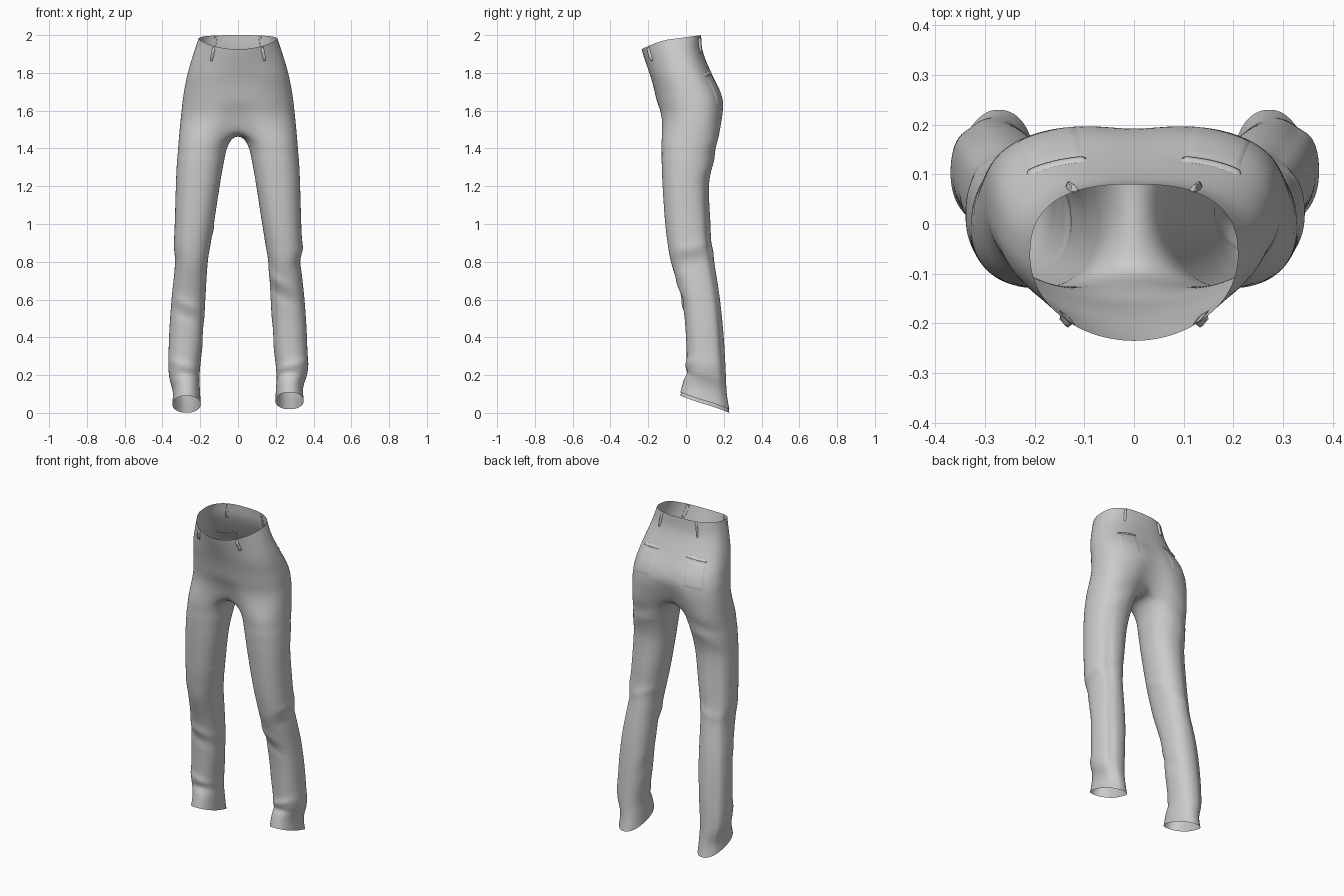
import bpy, bmesh
from math import sin, cos, pi, exp, radians
from mathutils import Vector

if "Cube" in bpy.data.objects:
    bpy.data.objects.remove(bpy.data.objects["Cube"])

K, J = 36, 14            # segments: outer half ring, crotch side of each leg

# torso levels: z, half width, front y, back y, front roundness, back roundness
TORSO = [(1.54, .307, -.136, .198, .85, .72), (1.6, .30, -.145, .206, .85, .72),
         (1.7, .286, -.166, .186, .88, .74), (1.8, .266, -.19, .132, .92, .78),
         (1.9, .236, -.214, .088, 1, .8), (1.98, .209, -.235, .08, 1, .78)]
# leg levels: z, outer x, inner x, front y, back y
LEG = [(.055, .348, .197, -.03, .23), (.12, .345, .201, -.015, .218), (.2, .366, .204, .002, .212),
       (.4, .365, .183, 0, .2), (.6, .352, .173, -.022, .18), (.8, .333, .16, -.08, .15),
       (.88, .339, .148, -.095, .136), (1.0, .335, .128, -.11, .13), (1.2, .329, .097, -.124, .122),
       (1.3, .325, .08, -.128, .137), (1.4, .319, .058, -.131, .163), (1.46, .314, .03, -.132, .182)]
# cloth folds: side (0 = both), angle from outside, z, angular size, height, slope, depth
FOLDS = [(0, 62, .95, 16, .30, 0, -.07), (0, 58, .35, 14, .25, 0, -.06), (0, 35, .5, 16, .4, 0, .03),
         (1, 0, .87, 50, .03, .03, .06), (1, -10, .79, 60, .035, .03, -.05), (0, 100, .86, 60, .03, .03, .05),
         (1, -120, .70, 50, .03, -.05, .07), (1, -110, .62, 50, .03, -.05, -.06),
         (-1, -90, .57, 45, .025, .04, .07), (-1, -90, .51, 50, .03, .04, -.06),
         (0, -90, .24, 60, .025, .03, .07), (0, -90, .18, 70, .022, .0, -.06),
         (1, 10, .25, 50, .04, 0, .05), (1, 0, .16, 60, .03, 0, -.05),
         (0, 95, 1.42, 50, .035, .05, -.06), (0, 85, 1.33, 50, .04, .06, .03),
         (-1, 180, .97, 30, .025, .04, .05), (0, 170, .42, 40, .06, .06, -.06)]


def level(table, z):
    """Smooth interpolation of a level table at height z."""
    n = len(table)
    i = max(0, min(n - 2, sum(r[0] <= z for r in table) - 1))
    def slope(k, c):
        a, b = table[max(0, k - 1)], table[min(n - 1, k + 1)]
        return (b[c] - a[c]) / (b[0] - a[0])
    a, b = table[i], table[i + 1]
    h = b[0] - a[0]
    u = (z - a[0]) / h
    return [a[c] * (1 + 2 * u) * (1 - u) ** 2 + b[c] * u * u * (3 - 2 * u)
            + h * (slope(i, c) * u * (1 - u) ** 2 - slope(i + 1, c) * u * u * (1 - u))
            for c in range(1, len(a))]


def spow(v, p):
    return abs(v) ** p * (1 if v >= 0 else -1)


def fade(u):
    u = max(0, min(1, u))
    return u * u * (3 - 2 * u)


def torso_point(t, z, side):
    """Point on the hips; t runs from front centre (0) round the side to back centre (pi)."""
    w, yf, yb, pf, pb = level(TORSO, z)
    p = pf if t < pi / 2 else pb
    mid = yf + .54 * (yb - yf)
    c = spow(cos(t), p)
    x = w * abs(sin(t)) ** p if 0 < t < pi - 1e-6 else 0
    y = mid - c * ((mid - yf) if c > 0 else (yb - mid))
    # crotch and seat cleft
    pinch = fade((1.66 - z) / .13) * exp(-(x / .07) ** 2)
    y += .03 * pinch if c > 0 else -.05 * pinch
    if c < 0:
        y -= .007 * exp(-(x / .06) ** 2) * fade((1.8 - z) / .1)
    # sloping waist edge
    dz = (-.055 * c ** 1.6 if c > 0 else -.02 * c) * fade((z - 1.72) / .26)
    return Vector((side * x, y, z + dz))


def leg_point(deg, z, side):
    xo, xi, yf, yb = level(LEG, z)
    a = radians(deg)
    s = 1
    for sd, fa, fz, sa, sz, sl, amp in FOLDS:
        if sd in (0, side):
            d = (deg - fa + 180) % 360 - 180
            s += amp * exp(-(d / sa) ** 2 - ((z - fz - sl * d / 60) / sz) ** 2)
    x = (xo + xi) / 2 + (xo - xi) / 2 * s * spow(cos(a), .9)
    y = (yf + yb) / 2 + (yb - yf) / 2 * s * spow(sin(a), .9)
    # hem is higher in front
    dz = -.045 * sin(a) * fade((.35 - z) / .3) + (-.01 if side < 0 else .01) * fade((.3 - z) / .3)
    return Vector((side * x, y, z + dz))


def finish(bm, name):
    bmesh.ops.recalc_face_normals(bm, faces=bm.faces)
    me = bpy.data.meshes.new(name)
    bm.to_mesh(me)
    bm.free()
    ob = bpy.data.objects.new(name, me)
    bpy.context.collection.objects.link(ob)
    for f in me.polygons:
        f.use_smooth = True
    return ob


def bridge(bm, a, b, closed):
    n = len(a)
    for i in range(n if closed else n - 1):
        j = (i + 1) % n
        bm.faces.new((a[i], a[j], b[j], b[i]))


# trousers: hips and both legs as one cloth surface
bm = bmesh.new()
for side in (1, -1):
    rows = []
    for k in range(19):
        z = 1.98 - .44 * k / 18
        rows.append([bm.verts.new(torso_point(pi * i / K, z, side)) for i in range(K + 1)])
    for a, b in zip(rows, rows[1:]):
        bridge(bm, a, b, False)
    # crotch strap closes the half ring
    top = rows[-1]
    front, back = top[0].co, top[-1].co
    strap = []
    for j in range(1, J):
        p = back.lerp(front, j / J)
        p.z -= .055 * sin(pi * j / J) ** .7
        strap.append(bm.verts.new(p))
    prev = top + strap
    angles = [-130 + 260 * i / K for i in range(K + 1)] + [130 + 100 * j / J for j in range(1, J)]
    for k in range(86):
        z = 1.46 + (.055 - 1.46) * k / 85
        ring = [bm.verts.new(leg_point(d, z, side)) for d in angles]
        bridge(bm, prev, ring, True)
        prev = ring
bmesh.ops.remove_doubles(bm, verts=bm.verts, dist=.0004)
soft = [v for v in bm.verts if 1.36 < v.co.z < 1.62]
for _ in range(6):
    bmesh.ops.smooth_vert(bm, verts=soft, factor=.5, use_axis_x=True, use_axis_y=True, use_axis_z=True)
trousers = finish(bm, "trousers")
sub = trousers.modifiers.new("smooth", 'SUBSURF')
sub.levels = sub.render_levels = 1


def strip(name, t0, t1, za, zb, height, side, n=8, m=8, slant=0):
    """Raised cloth strip lying on the hips, its borders sunk to the surface."""
    bm = bmesh.new()
    rows = []
    for i in range(m + 1):
        row = []
        for j in range(n + 1):
            t = t0 + (t1 - t0) * j / n
            z = za + (zb - za) * i / m + slant * j / n
            p = torso_point(t, z, side)
            d = torso_point(t + .02, z, side) - torso_point(t - .02, z, side)
            out = Vector((d.y, -d.x, 0)).normalized() * side
            edge = i in (0, m) or j in (0, n)
            row.append(bm.verts.new(p + out * (-.002 if edge else height)))
        rows.append(row)
    for a, b in zip(rows, rows[1:]):
        bridge(bm, a, b, False)
    return finish(bm, name)


for side, tag in ((1, "right"), (-1, "left")):
    strip("front_belt_loop_" + tag, .60, .69, 1.89, 1.975, .012, side, 3, 6)
    strip("back_belt_loop_" + tag, pi - .53, pi - .45, 1.89, 1.975, .012, side, 3, 6)
    strip("back_pocket_welt_" + tag, pi - .26, pi - .85, 1.79, 1.806, .006, side, 14, 4, -.012)
    strip("back_pocket_" + tag, pi - .28, pi - .82, 1.64, 1.785, .002, side, 14, 12, -.012)
